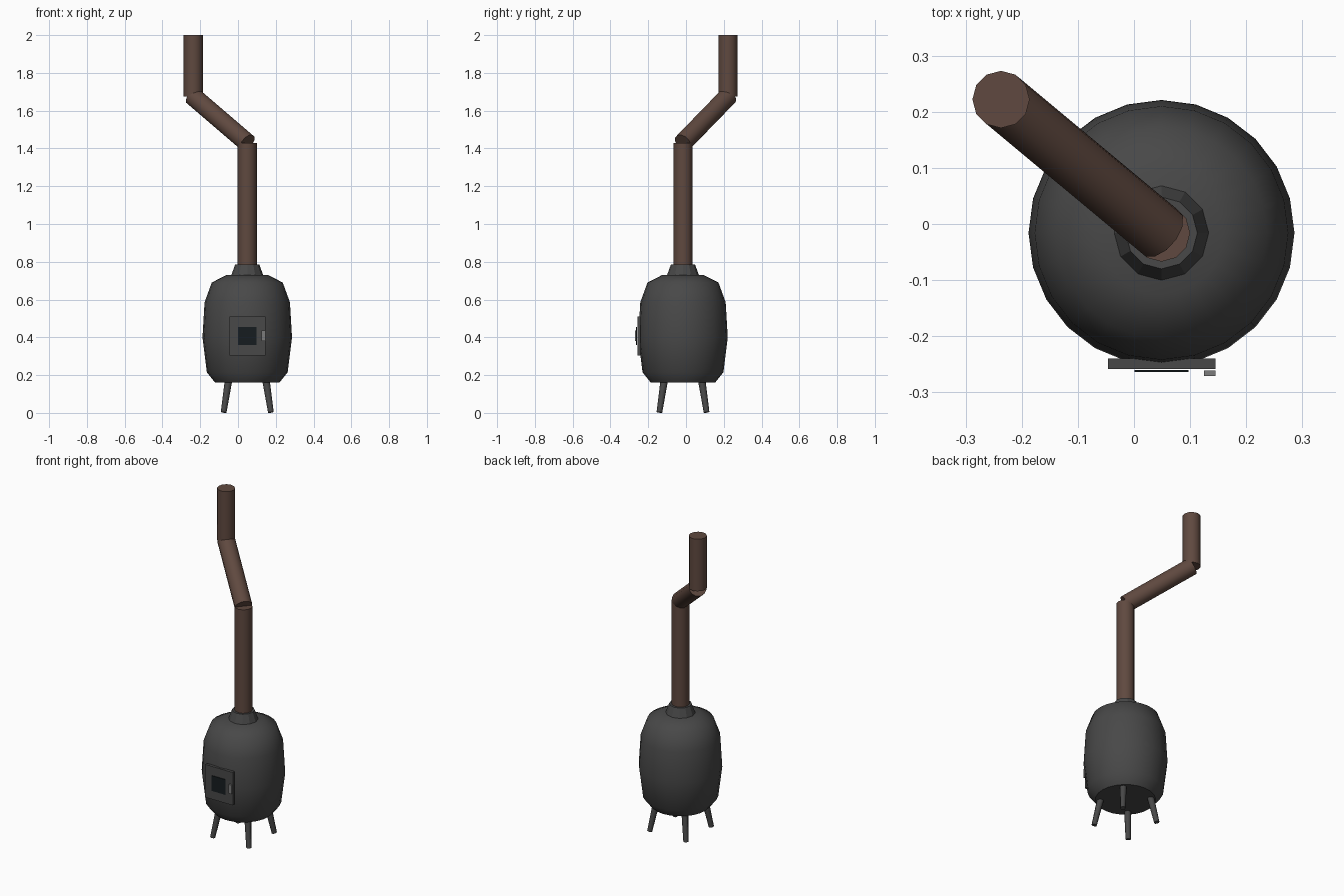
import bpy, bmesh, math
from mathutils import Vector, Matrix

if "Cube" in bpy.data.objects:
    bpy.data.objects.remove(bpy.data.objects["Cube"])

CX, CY = 0.049, -0.016   # stove axis


def material(name, rgb):
    m = bpy.data.materials.new(name)
    m.diffuse_color = (*rgb, 1)
    m.use_nodes = True
    m.node_tree.nodes["Principled BSDF"].inputs["Base Color"].default_value = m.diffuse_color
    return m


IRON = material("dark_iron", (0.065, 0.065, 0.065))
RUST = material("rusty_brown", (0.115, 0.066, 0.05))
GLASS = material("dark_glass", (0.008, 0.012, 0.014))
STEEL = material("steel", (0.2, 0.2, 0.2))


def add_object(name, bm, mat, smooth=None):
    bmesh.ops.recalc_face_normals(bm, faces=bm.faces)
    mesh = bpy.data.meshes.new(name)
    bm.to_mesh(mesh)
    bm.free()
    mesh.materials.append(mat)
    ob = bpy.data.objects.new(name, mesh)
    bpy.context.collection.objects.link(ob)
    if smooth:
        bpy.ops.object.select_all(action='DESELECT')
        ob.select_set(True)
        bpy.context.view_layer.objects.active = ob
        bpy.ops.object.shade_smooth_by_angle(angle=math.radians(smooth))
    return ob


def rod(name, a, b, r1, r2, sides, mat, smooth=None):
    """Capped cylinder or cone running from point a to point b."""
    a, b = Vector(a), Vector(b)
    rot = Vector((0, 0, 1)).rotation_difference(b - a).to_matrix().to_4x4()
    bm = bmesh.new()
    bmesh.ops.create_cone(bm, cap_ends=True, segments=sides, radius1=r1, radius2=r2,
                          depth=(b - a).length,
                          matrix=Matrix.Translation((a + b) / 2) @ rot)
    return add_object(name, bm, mat, smooth)


def box(name, lo, hi, mat):
    lo, hi = Vector(lo), Vector(hi)
    bm = bmesh.new()
    bmesh.ops.create_cube(bm, size=1, matrix=Matrix.Translation((lo + hi) / 2)
                          @ Matrix.Diagonal((*(hi - lo), 1)))
    return add_object(name, bm, mat)


# Barrel body: lathed profile (radius, height)
profile = [(0.17, 0.16), (0.214, 0.215), (0.237, 0.40), (0.226, 0.585),
           (0.188, 0.69), (0.11, 0.73)]
SIDES = 24
bm = bmesh.new()
rings = [[bm.verts.new((CX + r * math.cos(i * math.tau / SIDES),
                        CY + r * math.sin(i * math.tau / SIDES), z))
          for i in range(SIDES)] for r, z in profile]
for low, high in zip(rings, rings[1:]):
    for i in range(SIDES):
        j = (i + 1) % SIDES
        bm.faces.new((low[i], low[j], high[j], high[i]))
bm.faces.new(rings[0])
bm.faces.new(rings[-1])
add_object("stove_body", bm, IRON, 50)

# Flue collar
rod("flue_collar", (CX, CY, 0.725), (CX, CY, 0.785), 0.086, 0.064, 12, IRON)

# Stovepipe in three straight lengths
path = [(CX, CY, 0.73), (CX, CY, 1.43), (-0.237, 0.222, 1.675), (-0.237, 0.222, 2.0)]
for name, a, b in zip(("lower_pipe", "slanted_pipe", "upper_pipe"), path, path[1:]):
    rod(name, a, b, 0.051, 0.051, 12, RUST, 40)

# Door with window and handle
box("door", (-0.046, -0.258, 0.305), (0.145, -0.24, 0.51), IRON)
box("door_window", (0.001, -0.264, 0.36), (0.097, -0.26, 0.455), GLASS)
box("door_handle", (0.125, -0.271, 0.38), (0.145, -0.261, 0.435), STEEL)

# Splayed legs
for sx, side in ((-1, "left"), (1, "right")):
    for sy, end in ((-1, "front"), (1, "back")):
        rod(f"{end}_{side}_leg",
            (CX + sx * 0.125, CY + sy * 0.125, 0.003),
            (CX + sx * 0.098, CY + sy * 0.098, 0.18), 0.015, 0.02, 8, IRON, 50)
